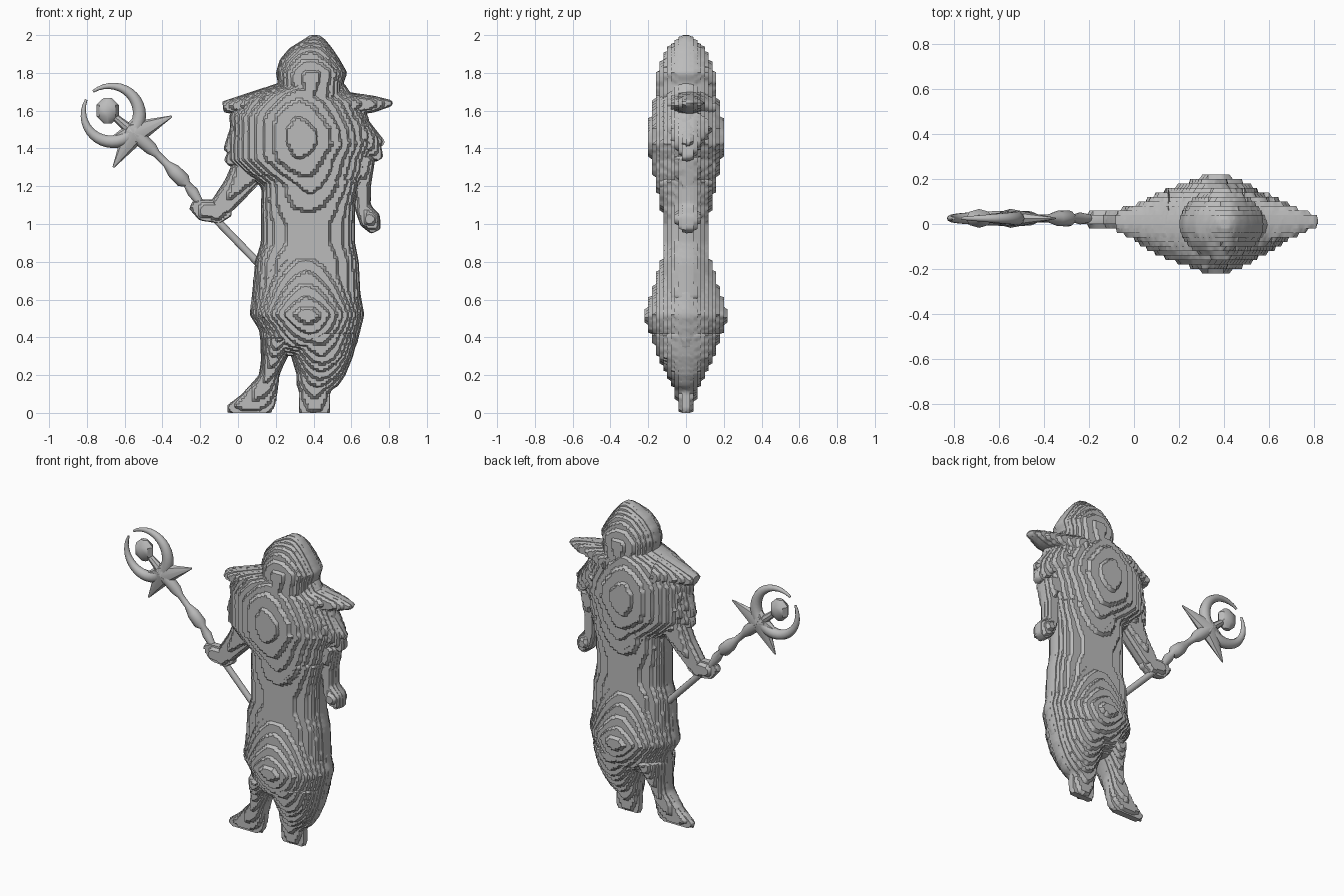
import bpy, bmesh, math
from mathutils import Vector

default_cube = bpy.data.objects.get("Cube")
if default_cube:
    bpy.data.objects.remove(default_cube, do_unlink=True)

STEP = 0.02      # height of each terrace in depth
VOXEL = 0.0135   # grid size of the terraced parts

stone = bpy.data.materials.new("plain grey")
stone.use_nodes = True
grey = (0.5, 0.5, 0.5, 1)
stone.diffuse_color = grey
for node in stone.node_tree.nodes:
    if node.type == "BSDF_PRINCIPLED":
        node.inputs["Base Color"].default_value = grey


def terrace(obj):
    """Rebuild the part on a grid and snap its depth into contour steps."""
    modifier = obj.modifiers.new("grid", "REMESH")
    modifier.mode = "VOXEL"
    modifier.voxel_size = VOXEL
    graph = bpy.context.evaluated_depsgraph_get()
    rebuilt = bpy.data.meshes.new_from_object(obj.evaluated_get(graph))
    obj.modifiers.clear()
    bm = bmesh.new()
    bm.from_mesh(rebuilt)
    for vert in bm.verts:
        vert.co.y = round(vert.co.y / STEP) * STEP
    bmesh.ops.remove_doubles(bm, verts=bm.verts, dist=0.001)
    bm.to_mesh(rebuilt)
    bm.free()
    rebuilt.materials.clear()
    obj.data = rebuilt


def skin(name, rings, terraced):
    """Bridge a stack of rings into a closed part."""
    bm = bmesh.new()
    loops = [[bm.verts.new(co) for co in ring] for ring in rings]
    for low, high in zip(loops, loops[1:]):
        for i in range(len(low)):
            j = (i + 1) % len(low)
            bm.faces.new((low[i], low[j], high[j], high[i]))
    bm.faces.new(list(reversed(loops[0])))
    bm.faces.new(loops[-1])
    bmesh.ops.recalc_face_normals(bm, faces=bm.faces)
    mesh = bpy.data.meshes.new(name)
    bm.to_mesh(mesh)
    bm.free()
    obj = bpy.data.objects.new(name, mesh)
    bpy.context.collection.objects.link(obj)
    if terraced:
        terrace(obj)
    obj.data.materials.append(stone)
    bpy.ops.object.select_all(action="DESELECT")
    obj.select_set(True)
    bpy.context.view_layer.objects.active = obj
    bpy.ops.object.shade_smooth_by_angle(angle=math.radians(40))
    return obj


def slices(name, rows, power, sides=48):
    """Loft level slices given as (height, right edge, left edge, half depth)."""
    def bend(value):
        return math.copysign(abs(value) ** (2 / power), value)

    rings = []
    for z, start, end, depth in rows:
        middle, half = (start + end) / 2, (end - start) / 2
        ring = []
        for i in range(sides):
            angle = math.tau * i / sides
            ring.append((middle + half * bend(math.cos(angle)),
                         depth * bend(math.sin(angle)), z))
        rings.append(ring)
    return skin(name, rings, True)


def limb(name, path, flatness=1.0, y=0.02, sides=16, terraced=True):
    """Sweep an oval along points given as (x, z, radius)."""
    rings = []
    for i, (x, z, radius) in enumerate(path):
        before, after = path[max(i - 1, 0)], path[min(i + 1, len(path) - 1)]
        along = Vector((after[0] - before[0], after[1] - before[1])).normalized()
        ring = []
        for k in range(sides):
            angle = math.tau * k / sides
            across = radius * math.cos(angle)
            ring.append((x - along.y * across,
                         y + radius * flatness * math.sin(angle),
                         z + along.x * across))
        rings.append(ring)
    return skin(name, rings, terraced)


# Robed body, from the hem to the shoulders
slices("robe_skirt", [
    (.3, .14, .6, .08), (.36, .12, .63, .16), (.44, .11, .65, .2),
    (.52, .06, .67, .225), (.6, .07, .655, .195), (.7, .08, .64, .165),
    (.82, .09, .63, .13)], 1.6)
slices("robe_waist", [
    (.6, .08, .65, .13), (.8, .09, .64, .13), (.9, .12, .62, .12),
    (1, .12, .62, .12), (1.1, .12, .62, .135), (1.24, .13, .65, .15)], 2.3)
slices("cape_chest", [
    (1.08, .13, .62, .13), (1.2, .12, .65, .16), (1.27, .02, .69, .175),
    (1.34, -.05, .7, .19), (1.42, -.05, .73, .2), (1.5, -.04, .71, .2),
    (1.57, -.05, .69, .19), (1.64, -.01, .66, .175), (1.69, .05, .6, .16),
    (1.75, .22, .56, .14)], 1.6)

# Hooded head
slices("hooded_head", [
    (1.66, .2, .56, .15), (1.75, .21, .56, .155), (1.8, .2, .58, .155),
    (1.87, .22, .54, .13), (1.93, .27, .5, .1), (1.98, .35, .46, .05),
    (2, .38, .43, .02)], 2)

# Legs and feet
slices("right_leg", [
    (0, -.06, .18, .025), (.04, -.06, .2, .045), (.1, .02, .21, .055),
    (.2, .11, .22, .08), (.27, .12, .25, .1), (.4, .12, .32, .16)], 1.8)
slices("left_leg", [
    (0, .32, .49, .03), (.12, .32, .49, .06), (.14, .31, .53, .07),
    (.2, .31, .57, .1), (.3, .28, .61, .15), (.42, .2, .64, .19)], 1.8)

# Shoulder spikes and cape tips
limb("left_shoulder_spike", [(.48, 1.62, .1), (.62, 1.635, .06),
                             (.72, 1.635, .045), (.82, 1.64, .015)], 1.5, .01)
limb("right_shoulder_spike", [(.16, 1.63, .1), (.04, 1.63, .06),
                              (-.08, 1.62, .03)], 1.5, .01)
limb("left_cape_tip", [(.58, 1.5, .13), (.7, 1.42, .07), (.75, 1.34, .025)], 1, .01)
limb("left_cape_point", [(.63, 1.52, .07), (.77, 1.42, .02)], 1, .01)
limb("right_cape_tip", [(.06, 1.42, .1), (-.06, 1.32, .025)], 1, .01)
limb("right_cape_point", [(.04, 1.52, .08), (-.06, 1.38, .025)], 1, .01)

# Arms and hands
limb("right_arm", [(.07, 1.31, .1), (-.01, 1.19, .075), (-.1, 1.08, .06)], .75)
limb("right_hand", [(-.25, 1.1, .025), (-.19, 1.075, .06), (-.1, 1.065, .065),
                    (-.04, 1.08, .04)], .6)
limb("left_arm", [(.66, 1.36, .07), (.66, 1.2, .045), (.66, 1.09, .045),
                  (.7, 1.02, .06), (.73, .96, .03)], 1.2, .01)

# Staff with swollen grips
limb("staff_shaft", [(.12, .78, .02), (-.2, 1.11, .02), (-.24, 1.17, .03),
                     (-.27, 1.21, .02), (-.29, 1.23, .04), (-.34, 1.28, .038),
                     (-.38, 1.32, .02), (-.43, 1.37, .02), (-.46, 1.4, .035),
                     (-.55, 1.48, .04)], .9, .025, 12, False)

# Star-shaped collar below the crescent
collar = (-.55, 1.48)
for label, tip in (("upper", (-.35, 1.57)), ("lower", (-.66, 1.3)),
                   ("inner", (-.69, 1.44)), ("outer", (-.5, 1.62))):
    limb(label + "_collar_spike", [(*collar, .065), (*tip, .005)],
         .65, .025, 8, False)

# Crescent, thickest opposite its opening
centre, opening, gap = Vector((-.66, 1.575)), math.radians(140), 0.17
path = []
for i in range(33):
    share = i / 32
    angle = opening + gap + share * (math.tau - 2 * gap)
    radius = 0.007 + 0.03 * math.sin(math.pi * share)
    arm = 0.173 - radius
    path.append((centre.x + arm * math.cos(angle),
                 centre.y + arm * math.sin(angle), radius))
limb("staff_crescent", path, .95, .025, 10, False)

# Faceted orb on its stem
limb("orb_stem", [(*collar, .03), (-.69, 1.6, .015)], 1, .025, 8, False)
orb = [(-.69 + .066 * math.sin(a), 1.6 + .066 * math.cos(a), 0)
       for a in (math.pi, 0)]
limb("staff_orb", [(-.69, 1.533, .022), (-.69, 1.57, .06), (-.69, 1.63, .06),
                   (-.69, 1.667, .022)], .7, .025, 8, False)
